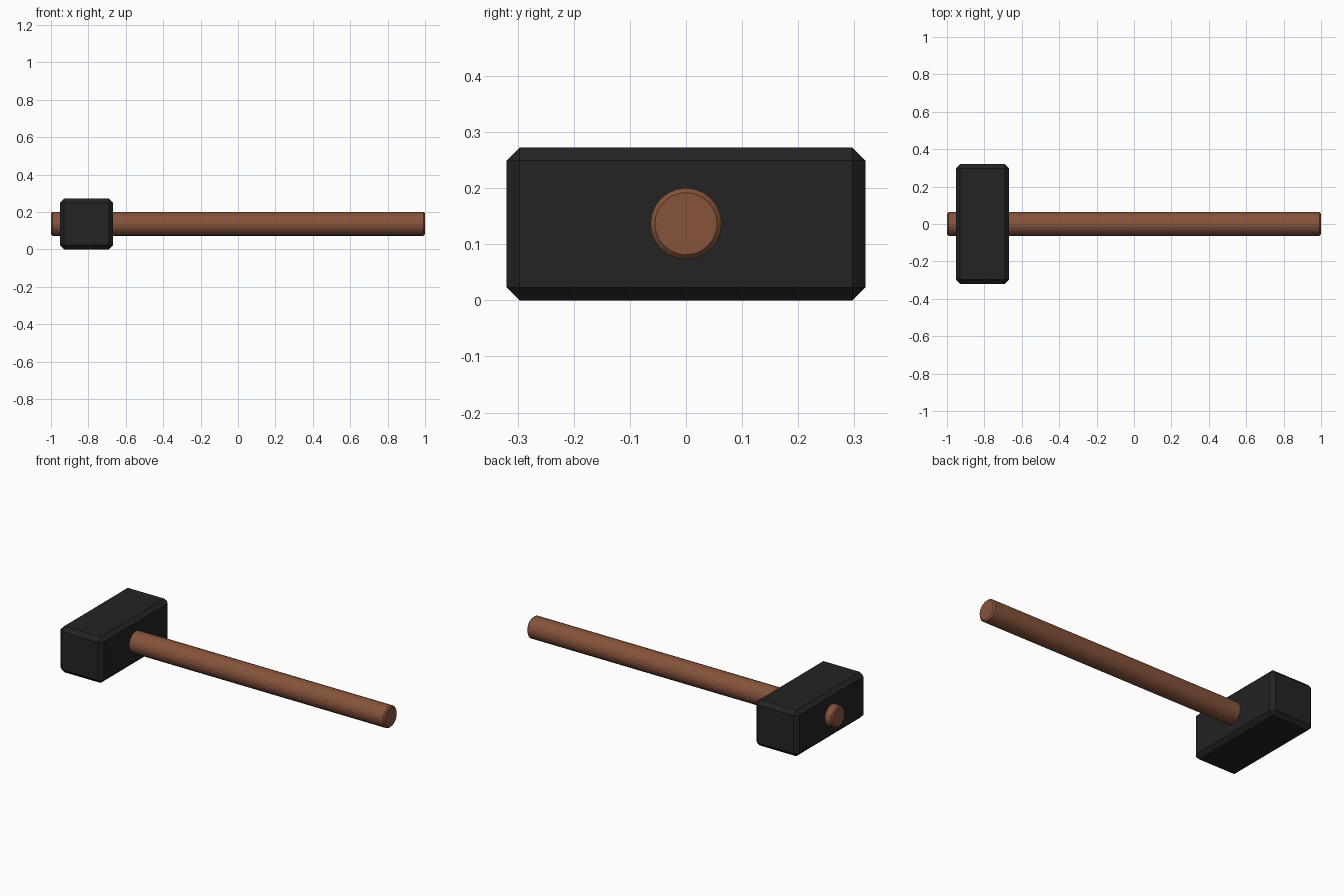
import bpy, bmesh, math
from mathutils import Matrix

if "Cube" in bpy.data.objects:
    bpy.data.objects.remove(bpy.data.objects["Cube"])


def material(name, rgb):
    m = bpy.data.materials.new(name)
    m.diffuse_color = (*rgb, 1)
    m.use_nodes = True
    m.node_tree.nodes["Principled BSDF"].inputs["Base Color"].default_value = m.diffuse_color
    return m


def add_part(name, bm, mat):
    mesh = bpy.data.meshes.new(name)
    bm.to_mesh(mesh)
    bm.free()
    mesh.materials.append(mat)
    ob = bpy.data.objects.new(name, mesh)
    bpy.context.collection.objects.link(ob)
    return ob


def chamfer(bm, edges, width):
    bmesh.ops.bevel(bm, geom=edges, offset=width, offset_type='OFFSET',
                    segments=1, affect='EDGES', clamp_overlap=True)


black = material("black iron", (0.017, 0.017, 0.017))
wood = material("brown wood", (0.235, 0.087, 0.044))
AXIS_Z = 0.1365

# Hammer head: chamfered block
bm = bmesh.new()
bmesh.ops.create_cube(bm, size=1, matrix=Matrix.Translation((-0.81, 0, 0.136))
                      @ Matrix.Diagonal((0.284, 0.64, 0.272, 1)))
chamfer(bm, bm.edges[:], 0.023)
add_part("hammer_head", bm, black)

# Handle: faceted rod along x with chamfered end rims
bm = bmesh.new()
bmesh.ops.create_cone(bm, cap_ends=True, segments=24, radius1=0.0635, radius2=0.0635, depth=2,
                      matrix=Matrix.Translation((0, 0, AXIS_Z)) @ Matrix.Rotation(math.pi / 2, 4, 'Y'))
rims = [e for e in bm.edges if abs(e.verts[0].co.x - e.verts[1].co.x) < 0.01]
chamfer(bm, rims, 0.008)
add_part("handle", bm, wood)
